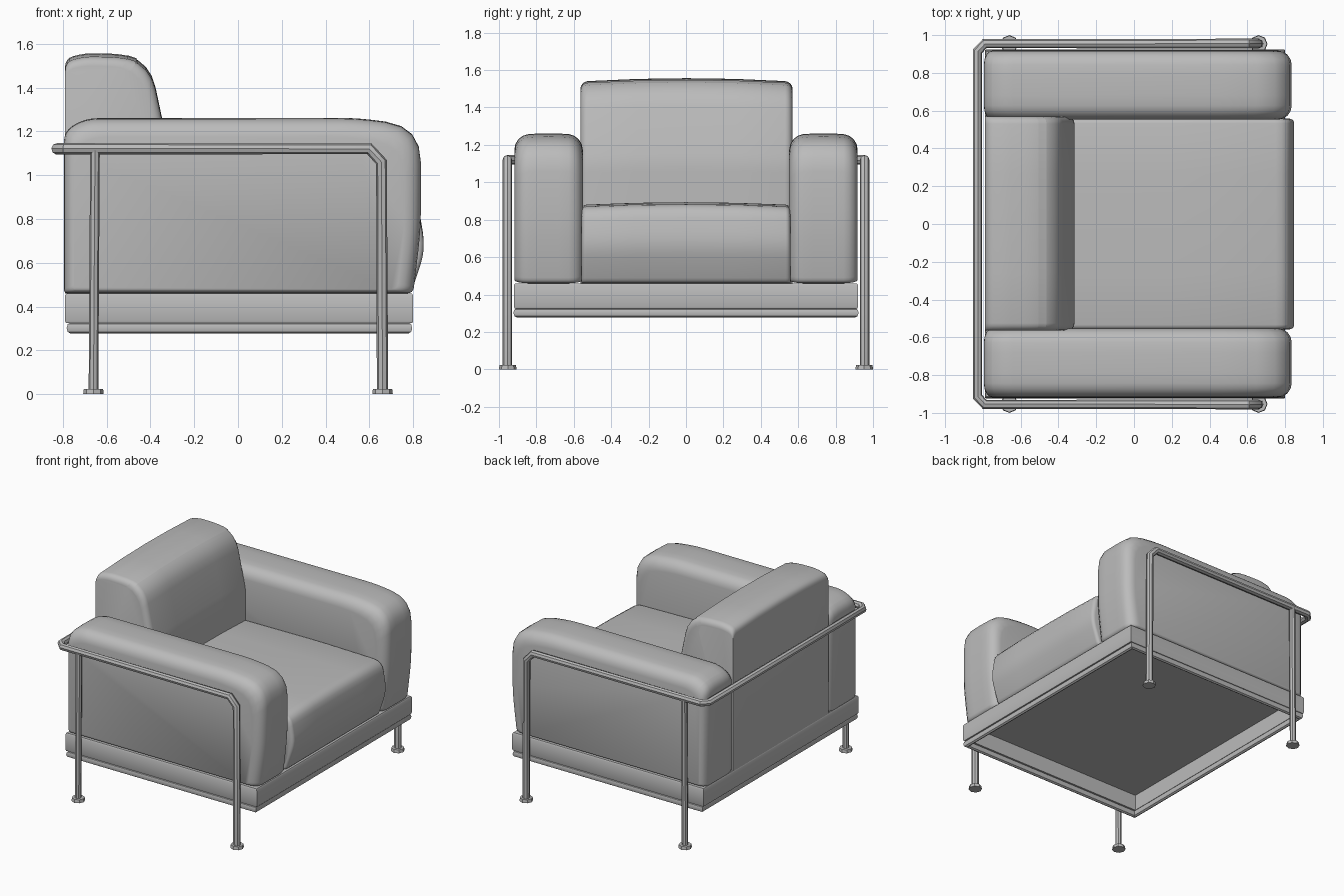
import bpy, bmesh, math
from mathutils import Vector

if "Cube" in bpy.data.objects:
    bpy.data.objects.remove(bpy.data.objects["Cube"])

grey = bpy.data.materials.new("soft_grey")
grey.use_nodes = True
grey.diffuse_color = (0.5, 0.5, 0.5, 1)
grey.node_tree.nodes["Principled BSDF"].inputs["Base Color"].default_value = (0.5, 0.5, 0.5, 1)


def finish(obj, angle=40):
    bpy.ops.object.select_all(action='DESELECT')
    obj.select_set(True)
    bpy.context.view_layer.objects.active = obj
    if obj.type == 'CURVE':
        bpy.ops.object.convert(target='MESH')
    obj.data.materials.clear()
    obj.data.materials.append(grey)
    bpy.ops.object.shade_smooth_by_angle(angle=math.radians(angle))


def add_mesh(name, bm):
    bmesh.ops.recalc_face_normals(bm, faces=bm.faces)
    mesh = bpy.data.meshes.new(name)
    bm.to_mesh(mesh)
    bm.free()
    obj = bpy.data.objects.new(name, mesh)
    bpy.context.collection.objects.link(obj)
    finish(obj)


def skin(bm, a, b):
    """Quads between two closed rings of vertices."""
    for i in range(len(a)):
        j = (i + 1) % len(a)
        bm.faces.new((a[i], a[j], b[j], b[i]))


def round_corners(points, steps=4):
    """Round each (x, z, radius) corner of a side profile."""
    out = []
    for i, (x, z, r) in enumerate(points):
        p = Vector((x, z))
        a = (Vector(points[i - 1][:2]) - p).normalized() * r
        b = (Vector(points[(i + 1) % len(points)][:2]) - p).normalized() * r
        for k in range(steps + 1):
            t = k / steps
            out.append(p + a * (1 - t) ** 2 + b * t ** 2)
    return out


def cushion(name, points, y0, y1, r, crown, back=0.0, under=0.0, steps=4):
    """Side profile swept across y: sides softened by r, top domed by crown,
    back and under set how far the rear and the base round."""
    prof = round_corners(points)
    xmin, zmin = min(p.x for p in prof), min(p.y for p in prof)
    w = max(p.x for p in prof) - xmin
    h = max(p.y for p in prof) - zmin
    half = [(r * (1 - math.cos(a)), r * (1 - math.sin(a)))
            for a in (k / steps * math.pi / 2 for k in range(steps + 1))]
    flat = y1 - y0 - 2 * r
    stations = [(y0 + s, d) for s, d in half]
    stations += [(y0 + r + flat * k / steps, 0) for k in range(1, steps)]
    stations += [(y1 - s, d) for s, d in reversed(half)]
    bm = bmesh.new()
    rings = []
    for y, d in stations:
        dome = crown * (1 - ((2 * y - y0 - y1) / (y1 - y0)) ** 2)
        rings.append([bm.verts.new((
            xmin + back * d + (p.x - xmin) * (w - d - back * d) / w, y,
            zmin + under * d + (p.y - zmin) * (h + dome - d - under * d) / h)) for p in prof])
    for a, b in zip(rings, rings[1:]):
        skin(bm, a, b)
    bm.faces.new(rings[0])
    bm.faces.new(rings[-1])
    bmesh.ops.remove_doubles(bm, verts=bm.verts, dist=0.0005)
    add_mesh(name, bm)


def tube(name, points, radius, closed=False):
    curve = bpy.data.curves.new(name, 'CURVE')
    curve.dimensions = '3D'
    curve.bevel_depth = radius
    curve.bevel_resolution = 2
    curve.use_fill_caps = True
    spline = curve.splines.new('POLY')
    spline.points.add(len(points) - 1)
    for sp, p in zip(spline.points, points):
        sp.co = (*p, 1)
    spline.use_cyclic_u = closed
    obj = bpy.data.objects.new(name, curve)
    bpy.context.collection.objects.link(obj)
    finish(obj)


# Arm cushions
arm = [(-0.795, 0.46, 0.02), (0.8, 0.46, 0.03), (0.835, 0.75, 0.1),
       (0.835, 1.21, 0.16), (0.55, 1.25, 0.1), (-0.7, 1.248, 0.06), (-0.795, 1.19, 0.05)]
for label, y0, y1 in (("right", -0.918, -0.552), ("left", 0.552, 0.918)):
    cushion(label + "_arm_cushion", arm, y0, y1, 0.075, 0.012, 0.6, 0.25)

# Back cushion, leaning on its front face
cushion("back_cushion",
        [(-0.79, 0.46, 0), (-0.315, 0.46, 0), (-0.315, 1.1, 0.05), (-0.4, 1.495, 0.11),
         (-0.52, 1.535, 0.06), (-0.7, 1.54, 0.05), (-0.79, 1.515, 0.04)],
        -0.565, 0.57, 0.04, 0.018)

# Seat cushion with a bulging front
cushion("seat_cushion",
        [(-0.6, 0.46, 0), (0.79, 0.46, 0.03), (0.856, 0.66, 0.07),
         (0.82, 0.87, 0.07), (0.3, 0.88, 0.1), (-0.6, 0.872, 0)],
        -0.558, 0.558, 0.025, 0.014)

# Hollow base band swept round the rectangle
bm = bmesh.new()
section = [(0.004, 0.325), (0, 0.335), (0, 0.45), (0.006, 0.46), (0.035, 0.46), (0.035, 0.325)]
loops = [[bm.verts.new((0.005 + sx * (0.795 - inset), sy * (0.92 - inset), z))
          for sx, sy in ((-1, -1), (1, -1), (1, 1), (-1, 1))] for inset, z in section]
for a, b in zip(loops, loops[1:] + loops[:1]):
    skin(bm, a, b)
add_mesh("base_band", bm)

# Deck closing the top of the base
bm = bmesh.new()
bmesh.ops.create_cube(bm, size=1)
bmesh.ops.scale(bm, verts=bm.verts, vec=(1.53, 1.78, 0.015))
bmesh.ops.translate(bm, verts=bm.verts, vec=(0.005, 0, 0.452))
add_mesh("seat_deck", bm)

# Lower frame ring
tube("lower_frame", [(-0.765, -0.905, 0.302), (0.778, -0.905, 0.302),
                     (0.778, 0.905, 0.302), (-0.765, 0.905, 0.302)], 0.025, True)

# Front legs and top rail bent from one continuous tube
side = [(0.66, 0.955, 0.01), (0.655, 0.955, 1.06), (0.6, 0.955, 1.12),
        (-0.79, 0.955, 1.12), (-0.828, 0.915, 1.12)]
tube("top_rail", side + [(x, -y, z) for x, y, z in reversed(side)], 0.026)

# Back legs and the feet
for label, s in (("left", 1), ("right", -1)):
    tube(label + "_back_leg", [(-0.66, s * 0.955, 0.01), (-0.653, s * 0.955, 1.12)], 0.022)
    for end, x in (("front", 0.66), ("back", -0.66)):
        bm = bmesh.new()
        bmesh.ops.create_cone(bm, cap_ends=True, segments=8, radius1=0.047,
                              radius2=0.044, depth=0.024)
        bmesh.ops.translate(bm, verts=bm.verts, vec=(x, s * 0.953, 0.012))
        add_mesh(f"{label}_{end}_foot", bm)
